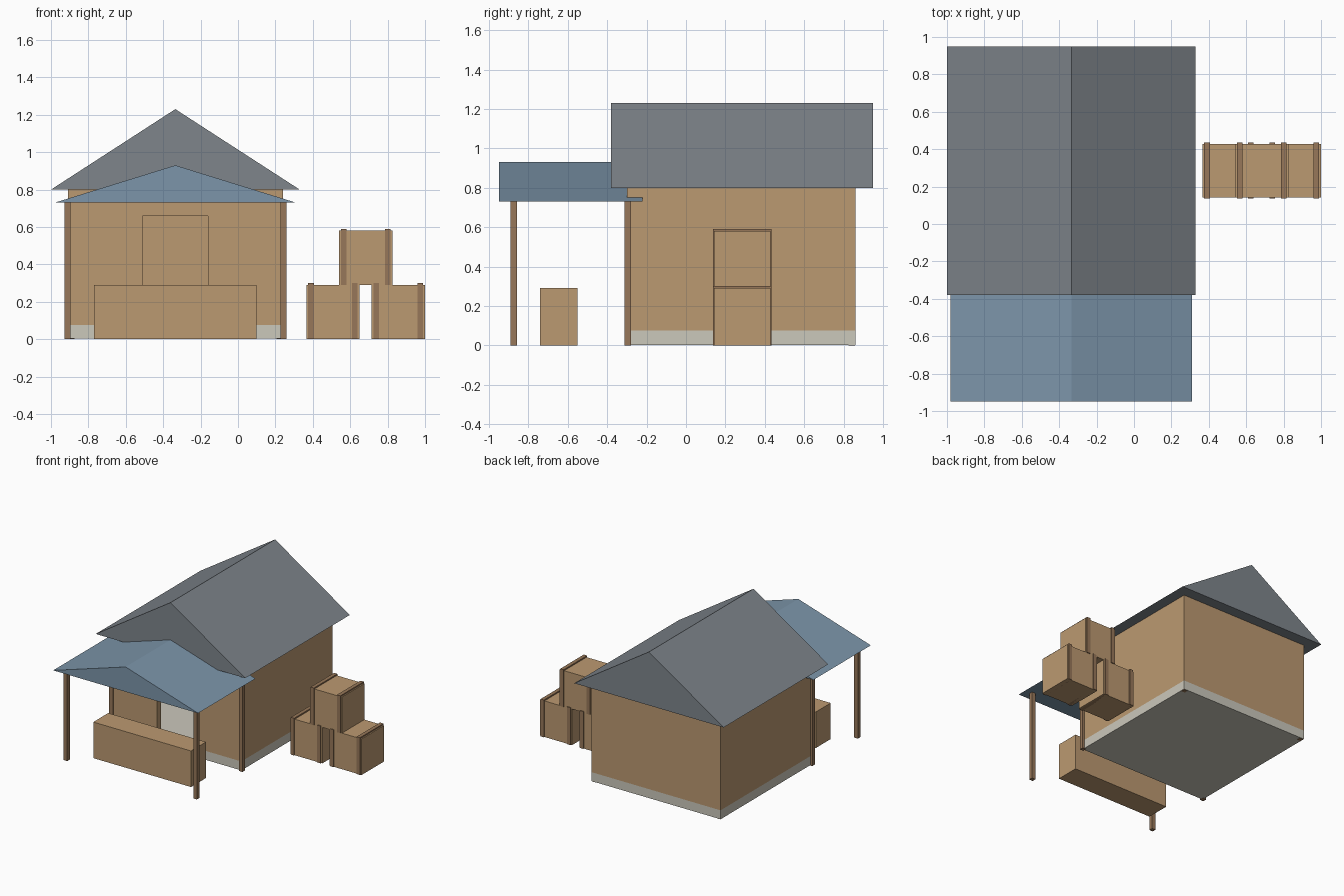
import bpy, bmesh

if "Cube" in bpy.data.objects:
    bpy.data.objects.remove(bpy.data.objects["Cube"])

CX = -0.335  # house centre line


def material(name, rgb):
    m = bpy.data.materials.new(name)
    m.diffuse_color = (*rgb, 1)
    m.use_nodes = True
    m.node_tree.nodes["Principled BSDF"].inputs["Base Color"].default_value = m.diffuse_color
    return m


TAN = material("tan_wood", (0.50, 0.32, 0.165))
BROWN = material("brown_wood", (0.31, 0.185, 0.10))
SLATE = material("slate", (0.21, 0.235, 0.26))
BLUE = material("blue_roof", (0.20, 0.30, 0.40))
STONE = material("stone", (0.60, 0.58, 0.50))


def add(name, bm, mat):
    bmesh.ops.recalc_face_normals(bm, faces=bm.faces)
    me = bpy.data.meshes.new(name)
    bm.to_mesh(me)
    bm.free()
    ob = bpy.data.objects.new(name, me)
    bpy.context.collection.objects.link(ob)
    if mat:
        me.materials.append(mat)
    return ob


def prism(name, profile, y0, y1, mat):
    """Extrude an x-z profile along y."""
    bm = bmesh.new()
    face = bm.faces.new([bm.verts.new((x, y0, z)) for x, z in profile])
    out = bmesh.ops.extrude_face_region(bm, geom=[face])["geom"]
    verts = [v for v in out if isinstance(v, bmesh.types.BMVert)]
    bmesh.ops.translate(bm, verts=verts, vec=(0, y1 - y0, 0))
    return add(name, bm, mat)


def box(name, x0, x1, y0, y1, z0, z1, mat):
    return prism(name, [(x0, z0), (x1, z0), (x1, z1), (x0, z1)], y0, y1, mat)


def gable(name, half, y0, y1, z0, z1, mat):
    return prism(name, [(CX - half, z0), (CX + half, z0), (CX, z1)], y0, y1, mat)


# Foundation slab, also the indoor floor
box("foundation", CX - 0.575, CX + 0.575, -0.30, 0.86, 0.003, 0.075, STONE)

# Hollow walls with a doorway
walls = box("walls", CX - 0.575, CX + 0.575, -0.30, 0.86, 0.075, 0.80, TAN)
room = box("room_cutter", CX - 0.525, CX + 0.525, -0.25, 0.81, 0.0, 0.9, TAN)
door = box("doorway_cutter", CX - 0.175, CX + 0.175, -0.4, -0.2, 0.0, 0.66, TAN)
for cutter in (room, door):
    mod = walls.modifiers.new(cutter.name, "BOOLEAN")
    mod.operation = "DIFFERENCE"
    mod.solver = "EXACT"
    mod.object = cutter
    cutter.hide_render = True
    cutter.hide_viewport = True
    cutter.display_type = "WIRE"

# Main roof and porch roof
gable("main_roof", 0.665, -0.38, 0.95, 0.80, 1.23, SLATE)
gable("porch_roof", 0.645, -0.95, -0.22, 0.73, 0.93, BLUE)

# Posts: porch front, house front, and those buried in the rear corners
for row, y, off in (("porch", -0.875, 0.577), ("wall", -0.296, 0.577), ("rear", 0.841, 0.556)):
    for side, s in (("left", -1), ("right", 1)):
        x = CX + s * off
        box(f"{row}_post_{side}", x - 0.016, x + 0.016, y - 0.016, y + 0.016, 0, 0.735, BROWN)

# Shop counter
box("counter", -0.77, 0.10, -0.74, -0.55, 0, 0.29, TAN)

# Stacked crates, each with two wrap-around bands
for i, (x, z) in enumerate(((0.365, 0.0), (0.715, 0.0), (0.54, 0.29))):
    box(f"crate_{i}", x, x + 0.285, 0.143, 0.428, z, z + 0.29, TAN)
    for j, dx in enumerate((0.01, 0.245)):
        box(f"crate_{i}_band_{j}", x + dx, x + dx + 0.03, 0.136, 0.435, z, z + 0.30, BROWN)
